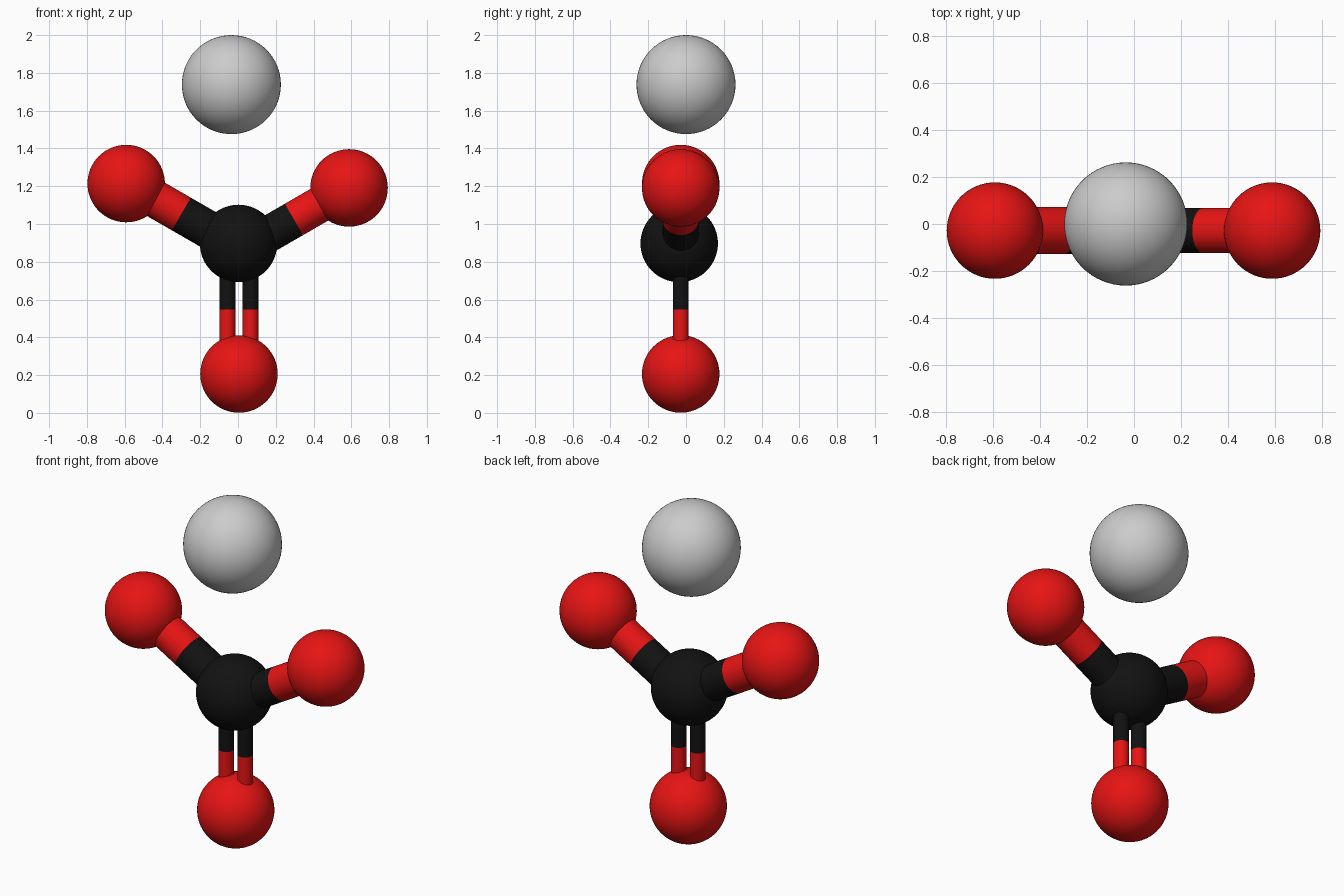
import bpy, math
from mathutils import Vector

if "Cube" in bpy.data.objects:
    bpy.data.objects.remove(bpy.data.objects["Cube"])


def material(name, rgb):
    m = bpy.data.materials.new(name)
    m.diffuse_color = (*rgb, 1)
    m.use_nodes = True
    m.node_tree.nodes["Principled BSDF"].inputs["Base Color"].default_value = m.diffuse_color
    return m


RED = material("red", (0.8, 0.007, 0.007))
BLACK = material("black", (0.006, 0.006, 0.006))


def finish(name, mat):
    ob = bpy.context.object
    ob.name = name
    if mat:
        ob.data.materials.append(mat)
    bpy.ops.object.shade_smooth_by_angle(angle=math.radians(35))


def atom(name, centre, radius, mat=None):
    bpy.ops.mesh.primitive_uv_sphere_add(segments=64, ring_count=32,
                                         radius=radius, location=centre)
    finish(name, mat)


def rod(name, a, b, radius, mat):
    a, b = Vector(a), Vector(b)
    d = b - a
    bpy.ops.mesh.primitive_cylinder_add(vertices=48, radius=radius, depth=d.length,
                                        location=(a + b) / 2,
                                        rotation=d.to_track_quat('Z', 'Y').to_euler())
    finish(name, mat)


def bond(name, inner, split, outer, radius):
    rod(name + "_black_half", inner, split, radius, BLACK)
    rod(name + "_red_half", split, outer, radius, RED)


Y = -0.028

# Balls
atom("grey_ball", (-0.035, 0, 1.738), 0.262)
atom("centre_ball", (0.003, -0.036, 0.897), 0.205, BLACK)
atom("left_ball", (-0.592, Y, 1.214), 0.205, RED)
atom("right_ball", (0.588, Y, 1.191), 0.205, RED)
atom("bottom_ball", (0.005, Y, 0.206), 0.205, RED)

# Thick single bonds
bond("left_bond", (0.0, Y, 0.88), (-0.30, Y, 1.053), (-0.592, Y, 1.221), 0.1)
bond("right_bond", (0.0, Y, 0.853), (0.296, Y, 1.024), (0.588, Y, 1.193), 0.096)

# Thin double bond
for side, x in (("left", -0.056), ("right", 0.066)):
    bond(f"lower_{side}_bond", (x, Y, 0.89), (x, Y, 0.547), (x, Y, 0.21), 0.042)
